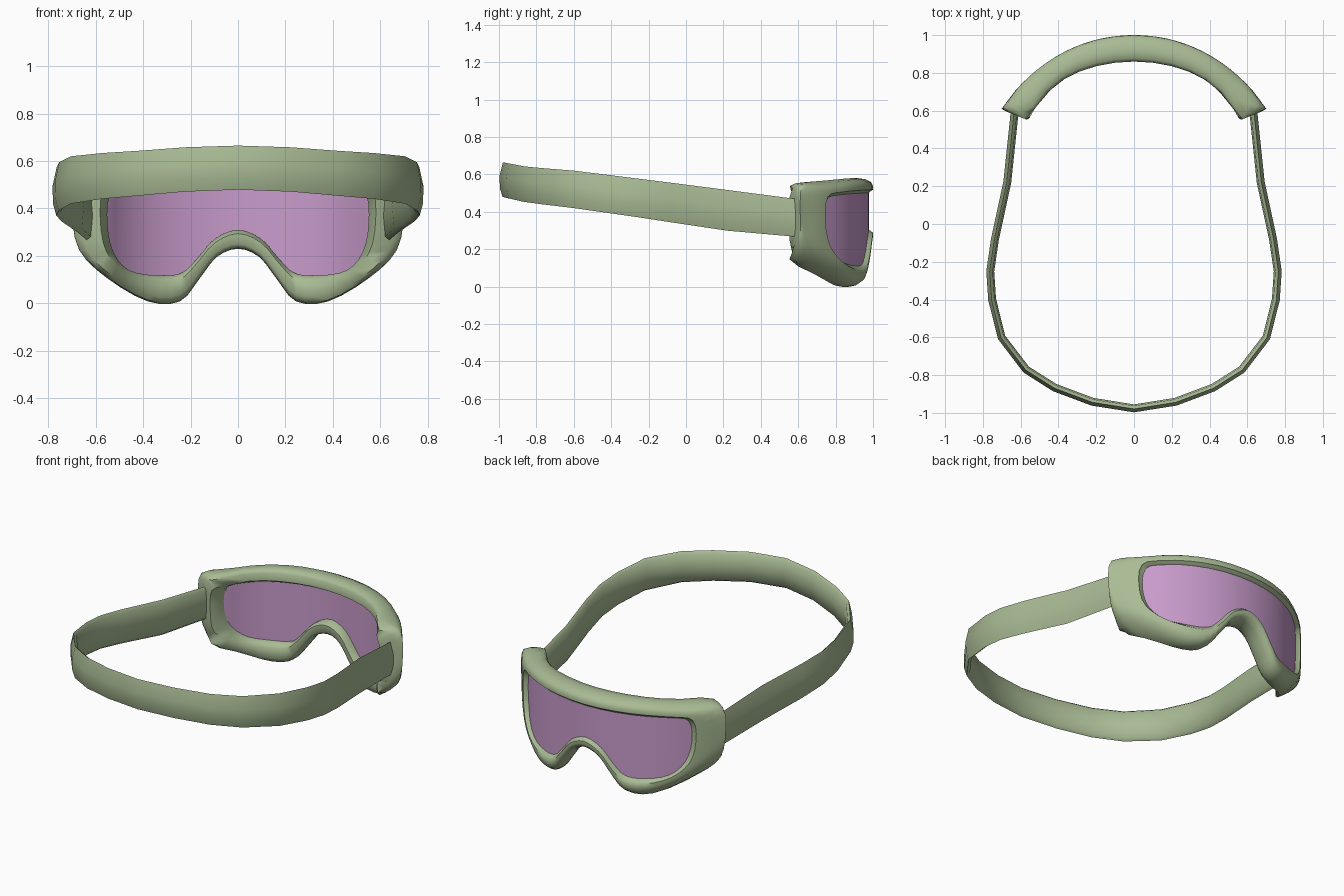
import bpy
import bmesh
from mathutils import Vector

if "Cube" in bpy.data.objects:
    bpy.data.objects.remove(bpy.data.objects["Cube"])


def material(name, rgb):
    m = bpy.data.materials.new(name)
    m.diffuse_color = (*rgb, 1)
    m.use_nodes = True
    m.node_tree.nodes["Principled BSDF"].inputs["Base Color"].default_value = m.diffuse_color
    return m


def make(name, bm, mat, angle=0.9):
    bmesh.ops.recalc_face_normals(bm, faces=bm.faces)
    me = bpy.data.meshes.new(name)
    bm.to_mesh(me)
    bm.free()
    ob = bpy.data.objects.new(name, me)
    bpy.context.collection.objects.link(ob)
    me.materials.append(mat)
    bpy.ops.object.select_all(action='DESELECT')
    ob.select_set(True)
    bpy.context.view_layer.objects.active = ob
    bpy.ops.object.shade_smooth_by_angle(angle=angle)
    return ob


def loft(name, rings, closed, mat):
    """Skin a list of closed cross-sections."""
    bm = bmesh.new()
    vs = [[bm.verts.new(p) for p in r] for r in rings]
    n, k = len(vs), len(vs[0])
    for i in range(n if closed else n - 1):
        a, b = vs[i], vs[(i + 1) % n]
        for j in range(k):
            bm.faces.new((a[j], a[(j + 1) % k], b[(j + 1) % k], b[j]))
    if not closed:
        bm.faces.new(vs[0])
        bm.faces.new(vs[-1])
    return make(name, bm, mat)


def smooth_loop(pts, sub):
    """Closed Catmull-Rom curve."""
    n, out = len(pts), []
    for i in range(n):
        a, b, c, d = (Vector(pts[(i + q) % n]) for q in (-1, 0, 1, 2))
        for s in range(sub):
            t = s / sub
            out.append(0.5 * (2 * b + (c - a) * t + (2 * a - 5 * b + 4 * c - d) * t * t
                              + (3 * b - a - 3 * c + d) * t ** 3))
    return out


def interp(x, table):
    for (x0, z0), (x1, z1) in zip(table, table[1:]):
        if x <= x1:
            return z0 + (z1 - z0) * (x - x0) / max(x1 - x0, 1e-6)
    return table[-1][1]


def front_y(x):
    return 1.0 - 0.605 * x ** 2 - 0.35 * x ** 4


def back_y(x):
    x = abs(x)
    return 0.86 - 0.6 * x ** 2 - 4 * x ** 6 if x < 0.56 else 0.549 + (x - 0.56) * 0.4


green = material("frame_green", (0.40, 0.50, 0.30))
pink = material("lens_pink", (0.58, 0.33, 0.60))

# Goggle frame: opening x, z and outer x, z, from top centre round to the nose
half = [(0, .495, 0, .58), (.28, .493, .3, .578), (.47, .485, .54, .56),
        (.54, .46, .68, .53), (.55, .33, .70, .39), (.525, .215, .67, .225),
        (.46, .14, .55, .105), (.35, .118, .38, .008), (.245, .125, .245, .008),
        (.18, .18, .165, .10), (.1, .27, .09, .195), (0, .31, 0, .23)]
loop = half + [(-a, b, -c, d) for a, b, c, d in reversed(half[1:-1])]
# Section: t runs opening to outside, s runs back to front
section = [(0, .2), (0, .8), (.2, .93), (.27, 1), (.5, 1), (.74, .93), (.93, .7),
           (1, .4), (.95, .12), (.75, 0), (.2, 0)]
rings = []
for xi, zi, xo, zo in smooth_loop(loop, 3):
    ring = []
    for t, s in section:
        x, z = xi + (xo - xi) * t, zi + (zo - zi) * t
        ring.append((x, back_y(x) + (front_y(x) - back_y(x)) * s, z))
    rings.append(ring)
loft("goggle_frame", rings, True, green)

# Lens: thick curved pane with its edges buried in the frame
edge = [(p[0] + (p[2] - p[0]) * .25, p[1] + (p[3] - p[1]) * .25)
        for p in smooth_loop(loop, 3)[:34]]
side = max(range(len(edge)), key=lambda i: edge[i][0])
top, bottom = edge[:side + 1], edge[side:][::-1]
rings = []
N = 36
for i in range(N + 1):
    x = (2 * i / N - 1) * edge[side][0] * 0.995
    z0, z1 = interp(abs(x), bottom), interp(abs(x), top)
    depth = front_y(x) - back_y(x)
    y0, y1 = front_y(x) - 0.16 * depth, front_y(x) - 0.62 * depth
    rings.append([(x, y0, z0), (x, y0, z1), (x, y1, z1), (x, y1, z0)])
loft("lens", rings, False, pink)

# Head strap: flat band swept round the head, rising toward the back
path = [(.63, .60), (.67, .22), (.735, -.08), (.76, -.25), (.75, -.40), (.70, -.60),
        (.57, -.77), (.42, -.865), (.22, -.94), (0, -.975)]
path = path + [(-x, y) for x, y in reversed(path[:-1])]
low = [(-1, .485), (-.85, .45), (-.6, .42), (-.15, .355), (.15, .305), (.6, .265)]
high = [(-1, .67), (-.85, .64), (-.6, .62), (0, .545), (.6, .467)]
rings = []
for i, (x, y) in enumerate(path):
    p = Vector(path[max(i - 1, 0)])
    q = Vector(path[min(i + 1, len(path) - 1)])
    d = (q - p).normalized()
    out = Vector((-d.y, d.x))
    z0, z1 = interp(y, low), interp(y, high)
    ring = []
    for o, h in [(-.012, .07), (.006, 0), (.02, .25), (.022, .6), (.004, 1),
                 (-.012, .93), (-.02, .5)]:
        ring.append((x + out.x * o, y + out.y * o, z0 + (z1 - z0) * h))
    rings.append(ring)
loft("head_strap", rings, False, green)
